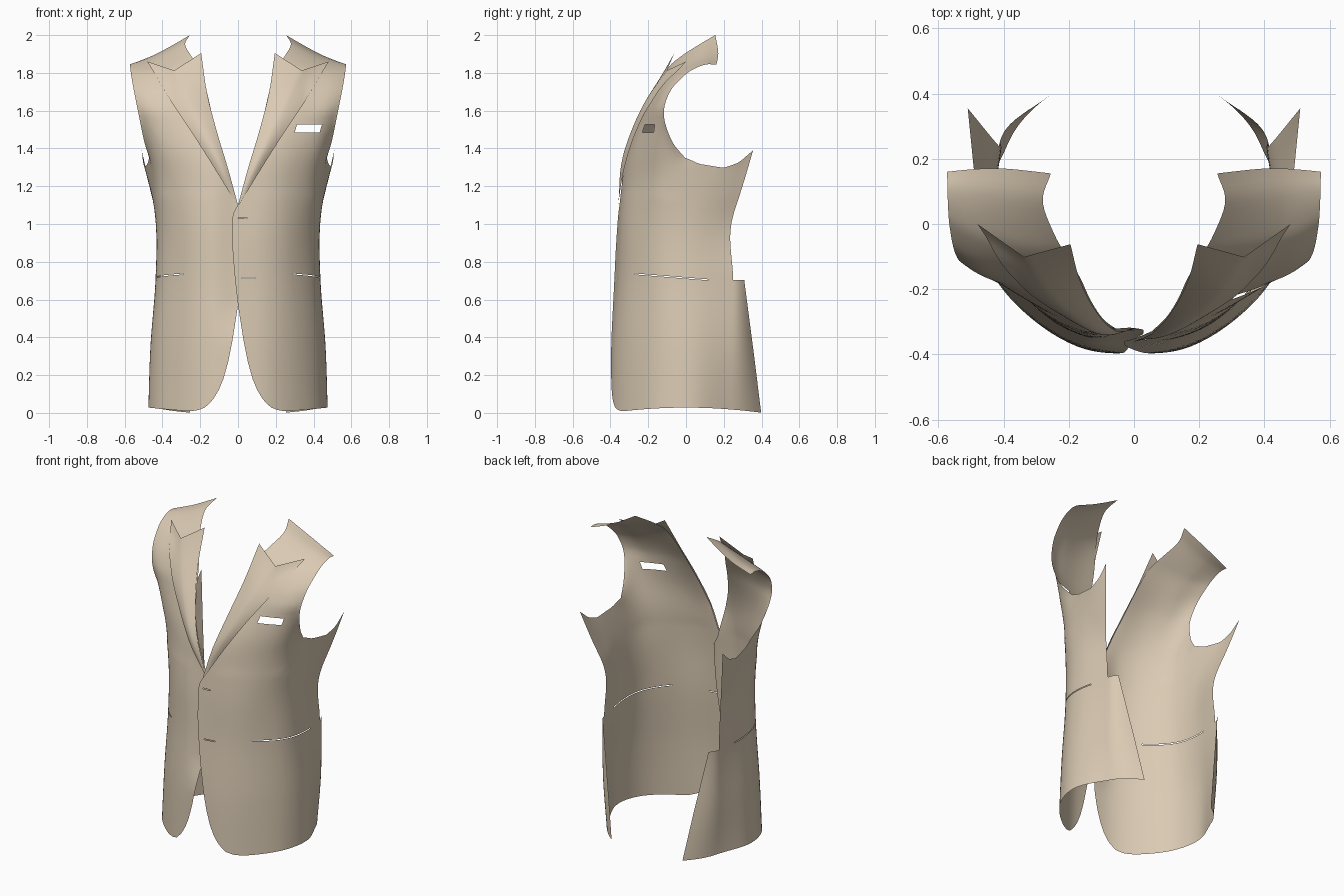
import bpy, bmesh, math
from mathutils import Vector as V
from mathutils.bvhtree import BVHTree

if "Cube" in bpy.data.objects:
    bpy.data.objects.remove(bpy.data.objects["Cube"])

cloth = bpy.data.materials.new("beige cloth")
cloth.diffuse_color = (0.70, 0.59, 0.45, 1)
cloth.use_nodes = True
cloth.node_tree.nodes["Principled BSDF"].inputs["Base Color"].default_value = cloth.diffuse_color
N = 44  # columns around the body


def curve(pts, t):
    """Catmull-Rom through pts, t in 0..1"""
    n = len(pts) - 1
    f = min(max(t, 0), 1) * n
    i = min(int(f), n - 1)
    f -= i
    b, c = V(pts[i]), V(pts[i + 1])
    a = V(pts[i - 1]) if i else b * 2 - c
    d = V(pts[i + 2]) if i + 2 <= n else c * 2 - b
    return 0.5 * (2 * b + (c - a) * f + (2 * a - 5 * b + 4 * c - d) * f ** 2
                  + (3 * b - a - 3 * c + d) * f ** 3)


def lin(table, x):
    """Piecewise linear lookup"""
    if x <= table[0][0]:
        return table[0][1]
    for (a, p), (b, q) in zip(table, table[1:]):
        if x <= b:
            return p + (q - p) * (x - a) / (b - a)
    return table[-1][1]


def smooth(a, b, x):
    t = min(max((x - a) / (b - a), 0), 1)
    return t * t * (3 - 2 * t)


# horizontal sections from centre front round to the back edge
SECTIONS = [
    (0.0, [(-.05, -.405), (.15, -.385), (.32, -.285), (.44, -.14), (.472, .04), (.385, .25)]),
    (.35, [(-.05, -.405), (.15, -.375), (.31, -.28), (.43, -.13), (.463, .04), (.41, .25)]),
    (.70, [(-.05, -.385), (.15, -.35), (.29, -.27), (.405, -.13), (.437, .03), (.41, .25)]),
    (1.0, [(-.05, -.365), (.15, -.34), (.29, -.265), (.40, -.13), (.435, .03), (.415, .24)]),
    (1.3, [(-.05, -.34), (.17, -.31), (.32, -.235), (.44, -.12), (.478, .06), (.51, .355)])]
# front opening edge and armhole bottom
EDGE = [(0, .27), (.006, .22), (.025, .175), (.07, .132), (.12, .102), (.18, .077), (.27, .052), (.38, .03),
        (.57, 0), (.7, -.015), (.85, -.028), (1.03, -.03), (1.07, -.02), (1.1, 0), (1.3, .055)]
ARMPIT = [(-.2, 1.3), (-.1, 1.325), (0, 1.35), (.07, 1.318), (.2, 1.297), (.28, 1.325), (.355, 1.39)]
# neck and armhole edges of the chest above the armpit
NECK = [(.10, -.285, 1.44), (.135, -.23, 1.57), (.165, -.165, 1.7), (.205, -.10, 1.82),
        (.245, -.03, 1.885), (.28, .07, 1.95), (.255, .155, 2.0)]
ARM = [(.497, -.075, 1.44), (.526, -.118, 1.58), (.55, -.085, 1.70), (.565, -.01, 1.785),
       (.57, .05, 1.825), (.572, .11, 1.845), (.573, .16, 1.843)]
# lapel fold and outer edge
FOLD = [(0, -.36, 1.1), (.055, -.335, 1.3), (.115, -.27, 1.5), (.165, -.175, 1.7), (.195, -.062, 1.905)]
OUTER = [(.005, -.36, 1.1), (.115, -.33, 1.28), (.235, -.272, 1.47), (.355, -.18, 1.65), (.48, 0, 1.86)]


def section(t):
    cols = [curve([(x[1][i][0], x[1][i][1], x[0]) for x in SECTIONS], t) for i in range(6)]
    z = cols[0].z
    dense = [curve(cols, i / 100) for i in range(101)]
    x0 = lin(EDGE, z)
    i = next(i for i, p in enumerate(dense) if p.x > x0)
    if i:
        a, b = dense[i - 1], dense[i]
        dense = [a.lerp(b, (x0 - a.x) / (b.x - a.x))] + dense[i:]
    acc = [(0, dense[0])]
    for p, q in zip(dense, dense[1:]):
        acc.append((acc[-1][0] + (q - p).length, q))
    return [lin(acc, acc[-1][0] * j / N) for j in range(N + 1)]


def grid(bm, rows):
    vs = [[p if isinstance(p, bmesh.types.BMVert) else bm.verts.new(p) for p in r] for r in rows]
    for a, b in zip(vs, vs[1:]):
        for j in range(len(a) - 1):
            bm.faces.new((a[j], a[j + 1], b[j + 1], b[j]))
    return vs


def cut(bm, centre, radius, planes):
    """Open a convex hole bounded by outward planes (point, normal)"""
    c = V(centre)
    near = lambda: [f for f in bm.faces if (f.calc_center_median() - c).length < radius]
    for co, no in planes:
        fs = near()
        geom = fs + list({e for f in fs for e in f.edges}) + list({v for f in fs for v in f.verts})
        bmesh.ops.bisect_plane(bm, geom=geom, plane_co=co, plane_no=no, dist=1e-5)
    hole = [f for f in near() if all((f.calc_center_median() - V(co)).dot(V(no)) < 0 for co, no in planes)]
    bmesh.ops.delete(bm, geom=hole, context='FACES')


def slot(bm, x1, x2, z1, z2, centre, radius, lean=0):
    cut(bm, centre, radius, [((x1, 0, z2), (-1, 0, lean)), ((x2, 0, z2), (1, 0, -lean)),
                             ((0, 0, z1), (0, 0, -1)), ((0, 0, z2), (0, 0, 1))])


def finish(bm, name, side):
    for v in bm.verts:
        if side < 0:  # this half tucks under the other at the centre
            k = smooth(.16, -.03, v.co.x) * smooth(.35, .6, v.co.z) * smooth(1.45, 1.1, v.co.z)
            v.co.y += .035 * k
            v.co.x *= -1
    if side < 0:
        bmesh.ops.reverse_faces(bm, faces=bm.faces[:])
    me = bpy.data.meshes.new(name)
    bm.to_mesh(me)
    bm.free()
    me.polygons.foreach_set("use_smooth", [True] * len(me.polygons))
    me.materials.append(cloth)
    bpy.context.collection.objects.link(bpy.data.objects.new(name, me))


def build(side, label):
    bm = bmesh.new()
    # body wrap from hem to armpit
    rows = []
    for i in range(61):
        row = section((i / 60) ** 1.35)
        for p in row:
            z = p.z
            p.z += (lin(ARMPIT, p.y) - 1.3) * smooth(.95, 1.3, z)
            p.z += .028 * (1 - (p.y / .4) ** 2) * max(0, 1 - z / .3)
        rows.append(row)
    body = grid(bm, rows)
    # tail flap curving on behind the side seam
    flap = []
    for r in body:
        a, z = r[-1].co, r[-1].co.z
        if z > .705:
            break
        f = z / .69
        end = V((.25 + .125 * f, .40 - .09 * f, z - .017 * max(0, 1 - z / .3)))
        ctrl = a + (a - r[-3].co).normalized() * (end - a).length * .45
        flap.append([r[-1]] + [a.lerp(ctrl, w / 6).lerp(ctrl.lerp(end, w / 6), w / 6) for w in range(1, 7)])
    grid(bm, flap)
    # chest and shoulder
    top = body[-1]
    k = max(j for j in range(N + 1) if top[j].co.y < .01)
    a, b = top[0].co.copy(), top[k].co.copy()
    bulge = [top[j].co - a.lerp(b, j / k) for j in range(k + 1)]
    chest = [top[:k + 1]]
    for i in range(1, 33):
        t = i / 32
        n, m = curve([a] + NECK, t), curve([b] + ARM, t)
        s = 1 - .62 * smooth(0, .3, t) - .25 * smooth(.3, 1, t)
        chest.append([n.lerp(m, j / k) + bulge[j] * s
                      + V((0, .022 * t ** 6, -.012 * t)) * math.sin(math.pi * j / k) for j in range(k + 1)])
    grid(bm, chest)
    # relax the join between wrap and chest
    soft = [v for v in bm.verts if 1.15 < v.co.z < 1.58 and not v.is_boundary]
    for _ in range(25):
        bmesh.ops.smooth_vert(bm, verts=soft, factor=.5, use_axis_x=True, use_axis_y=True, use_axis_z=True)
    tree = BVHTree.FromBMesh(bm)

    # pocket and buttonhole openings
    cut(bm, (.40, -.08, .72), .3, [((0, -.27, 0), (0, -1, 0)), ((0, .12, 0), (0, 1, 0)),
                                   ((0, -.27, .738), (0, .08, 1)), ((0, -.27, .733), (0, -.08, -1))])
    if side > 0:
        slot(bm, .313, .445, 1.485, 1.528, (.37, -.21, 1.5), .2, .3)
        slot(bm, .0, .05, 1.028, 1.033, (.03, -.36, 1.03), .12)
        slot(bm, .02, .09, .712, .716, (.05, -.37, .715), .12)
    finish(bm, label + "_front_panel", side)

    # peaked lapel lying on the chest
    bm = bmesh.new()
    rows = []
    for i in range(41):
        s = i / 40
        f, o = curve(FOLD, s), curve(OUTER, s)
        row = []
        for j in range(17):
            w = j / 16
            tri = 1 - abs(2 * w - 1)
            p = f.lerp(o, w) + V((0, -.07, -.07)) * tri * s ** 4
            p.y -= .02 * math.sin(math.pi * w) * smooth(0, .4, s) * (1 - s ** 4)
            hit = tree.ray_cast(V((p.x, -2, p.z)), V((0, 1, 0)))[0]
            if hit:
                p.y = min(p.y, hit.y - .008)
            row.append(p)
        rows.append(row)
    grid(bm, rows)
    finish(bm, label + "_lapel", side)


build(1, "left")
build(-1, "right")
